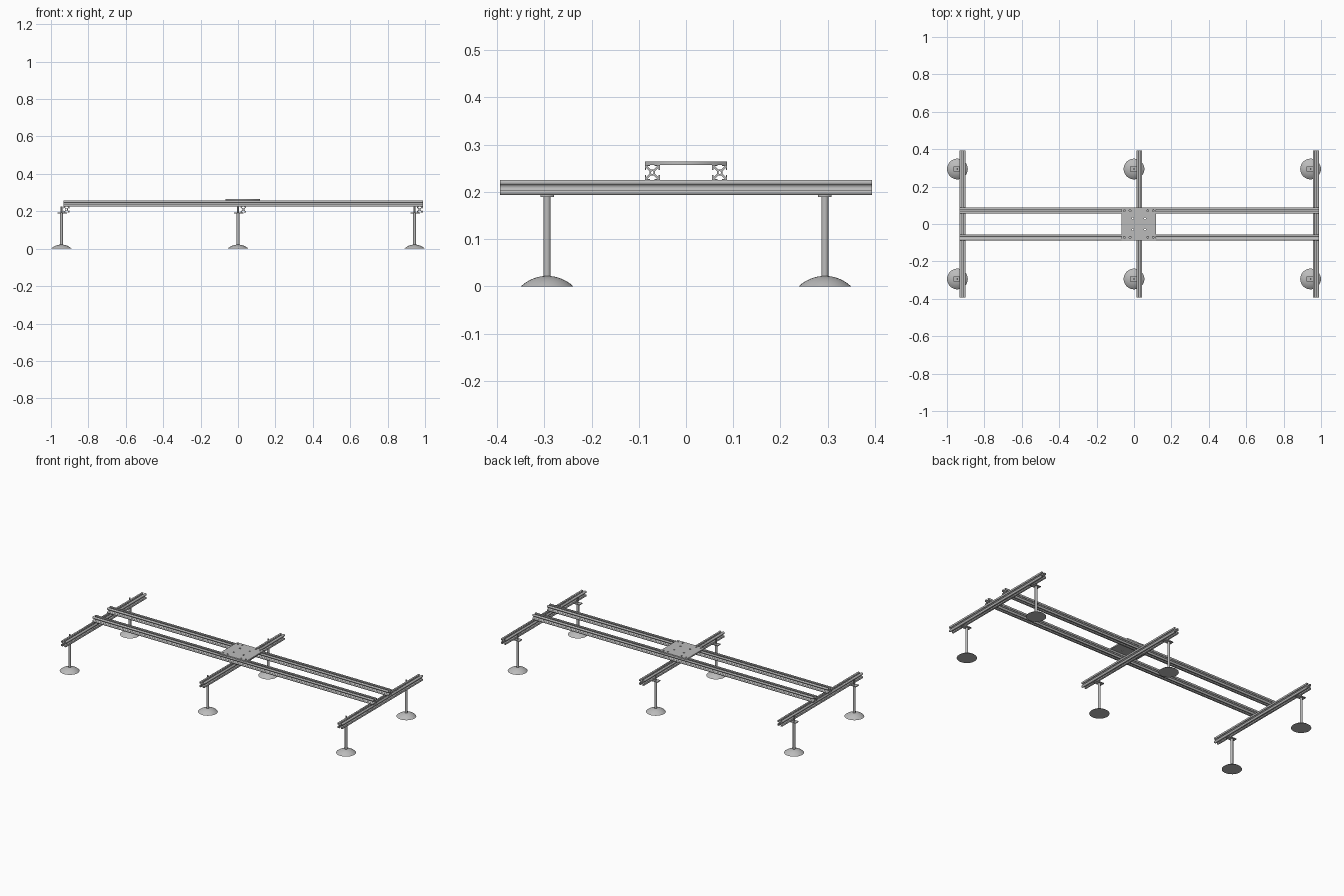
import bpy, bmesh, math

cube = bpy.data.objects.get("Cube")
if cube:
    bpy.data.objects.remove(cube, do_unlink=True)

grey = bpy.data.materials.new("aluminium_grey")
grey.use_nodes = True
grey.diffuse_color = (0.5, 0.5, 0.5, 1)
grey.node_tree.nodes["Principled BSDF"].inputs["Base Color"].default_value = (0.5, 0.5, 0.5, 1)


def activate(ob):
    bpy.ops.object.select_all(action='DESELECT')
    ob.select_set(True)
    bpy.context.view_layer.objects.active = ob


def extrude_outline(name, loops, depth, loc, rot=(0, 0, 0)):
    """Fill 2D loops (inner loops become holes) and extrude them about the centre."""
    cu = bpy.data.curves.new(name, 'CURVE')
    cu.dimensions, cu.fill_mode, cu.extrude = '2D', 'BOTH', depth / 2
    for loop in loops:
        sp = cu.splines.new('POLY')
        sp.points.add(len(loop) - 1)
        for p, (x, y) in zip(sp.points, loop):
            p.co = (x, y, 0, 1)
        sp.use_cyclic_u = True
    cu.materials.append(grey)
    ob = bpy.data.objects.new(name, cu)
    ob.location, ob.rotation_euler = loc, rot
    bpy.context.collection.objects.link(ob)
    activate(ob)
    bpy.ops.object.convert(target='MESH')
    return ob


def lathe(name, profile, loc, steps=32):
    """Spin an (r, z) profile about the vertical axis."""
    bm = bmesh.new()
    verts = [bm.verts.new((r, 0, z)) for r, z in profile]
    edges = [bm.edges.new(pair) for pair in zip(verts, verts[1:])]
    bmesh.ops.spin(bm, geom=verts + edges, cent=(0, 0, 0), axis=(0, 0, 1),
                   angle=math.tau, steps=steps, use_duplicate=False)
    bmesh.ops.remove_doubles(bm, verts=bm.verts, dist=1e-5)
    bmesh.ops.recalc_face_normals(bm, faces=bm.faces)
    me = bpy.data.meshes.new(name)
    bm.to_mesh(me)
    bm.free()
    me.materials.append(grey)
    ob = bpy.data.objects.new(name, me)
    ob.location = loc
    bpy.context.collection.objects.link(ob)
    activate(ob)
    bpy.ops.object.shade_smooth_by_angle(angle=math.radians(35))
    return ob


def circle(x, y, r, n=16):
    return [(x + r * math.cos(math.tau * i / n), y + r * math.sin(math.tau * i / n))
            for i in range(n)]


def rect(x0, x1, y):
    return [(x0, -y), (x1, -y), (x1, y), (x0, y)]


# Slotted square section: one side, turned four times, with a bore
H = 0.0158
half_side = [(0.006, 0.003), (0.0135, 0.0105), (0.0135, 0.005), (H, 0.005), (H, H)]
side = [(x, -y) for x, y in half_side[-2::-1]] + half_side
section = []
for k in range(4):
    c, s = round(math.cos(k * math.pi / 2)), round(math.sin(k * math.pi / 2))
    section += [(c * x - s * y, s * x + c * y) for x, y in side]
slotted = [section, circle(0, 0, 0.003, 12)]

SPACING, OFFSET = 0.944, 0.028
BEAM_Z, RAIL_Z = 0.2095, 0.241

# Two long rails
for name, y in (("front_rail", -0.0713), ("back_rail", 0.0713)):
    extrude_outline(name, slotted, 1.92, (OFFSET, y, RAIL_Z), (0, math.pi / 2, 0))

# Domed foot profile, a shallow spherical cap
R, HEIGHT = 0.0555, 0.022
sphere = (R * R + HEIGHT * HEIGHT) / (2 * HEIGHT)
sweep = math.asin(R / sphere)
dome = [(sphere * math.sin(sweep * i / 8), HEIGHT - sphere * (1 - math.cos(sweep * i / 8)))
        for i in range(9)] + [(0, 0)]

# Three cross beams, each on two adjustable feet
for i, place in enumerate(("right", "middle", "left")):
    x = (i - 1) * SPACING
    extrude_outline(place + "_cross_beam", slotted, 0.788, (x + OFFSET, 0, BEAM_Z),
                    (math.pi / 2, 0, 0))
    for end, y in (("front", -0.294), ("back", 0.294)):
        tag = f"{place}_{end}_"
        lathe(tag + "foot", dome, (x, y, 0))
        lathe(tag + "post", [(0, 0.018), (0.0075, 0.018), (0.0075, 0.19), (0.0045, 0.19),
                             (0.0045, 0.225), (0, 0.225)], (x, y, 0), 20)
        extrude_outline(tag + "bracket", [rect(-0.021, 0.03, 0.0145)], 0.005, (x, y, 0.1912))

# Drilled mounting plate on top of the rails
holes = [circle(sx * hx, sy * hy, 0.005)
         for hx, hy in ((0.077, 0.0713), (0.047, 0.0713), (0.033, 0.03))
         for sx in (-1, 1) for sy in (-1, 1)]
extrude_outline("mounting_plate", [rect(-0.0925, 0.0925, 0.0872)] + holes, 0.0075,
                (OFFSET - 0.002, 0, 0.2606))
